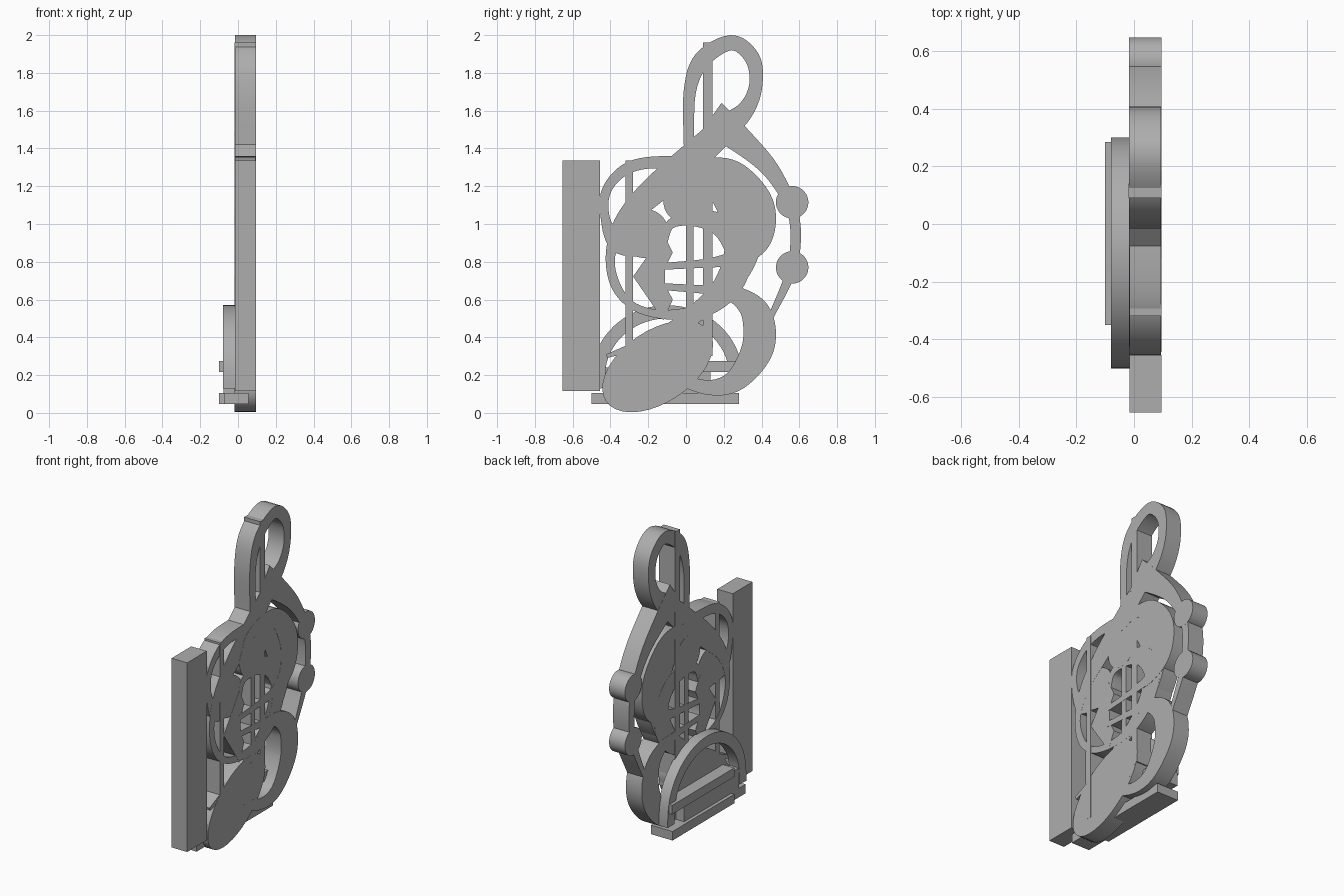
import bpy, bmesh, math
from mathutils import Vector

if "Cube" in bpy.data.objects:
    bpy.data.objects.remove(bpy.data.objects["Cube"])

grey = bpy.data.materials.new("plain grey")
grey.diffuse_color = (0.42, 0.42, 0.42, 1)
grey.use_nodes = True
grey.node_tree.nodes["Principled BSDF"].inputs["Base Color"].default_value = grey.diffuse_color
X0, X1 = -0.018, 0.095


def finish(name, bm):
    bmesh.ops.recalc_face_normals(bm, faces=bm.faces)
    me = bpy.data.meshes.new(name)
    bm.to_mesh(me)
    bm.free()
    me.materials.append(grey)
    ob = bpy.data.objects.new(name, me)
    bpy.context.collection.objects.link(ob)
    for o in bpy.context.selected_objects:
        o.select_set(False)
    ob.select_set(True)
    bpy.context.view_layer.objects.active = ob
    bpy.ops.object.shade_smooth_by_angle(angle=math.radians(35))
    return ob


def prism(name, pts, x0=X0, x1=X1):
    """Flat outline in y,z extruded along x."""
    bm = bmesh.new()
    a = [bm.verts.new((x0, y, z)) for y, z in pts]
    b = [bm.verts.new((x1, y, z)) for y, z in pts]
    bm.faces.new(a)
    bm.faces.new(b[::-1])
    for i in range(len(pts)):
        j = (i + 1) % len(pts)
        bm.faces.new((a[i], a[j], b[j], b[i]))
    return finish(name, bm)


def box(name, y0, y1, z0, z1, x0=X0, x1=X1):
    return prism(name, [(y0, z0), (y1, z0), (y1, z1), (y0, z1)], x0, x1)


def disc(name, y, z, ry, rz=None, tilt=0, x0=X0, x1=X1):
    rz = rz or ry
    c, s = math.cos(math.radians(tilt)), math.sin(math.radians(tilt))
    pts = []
    for i in range(36):
        t = math.tau * i / 36
        u, v = ry * math.cos(t), rz * math.sin(t)
        pts.append((y + u * c - v * s, z + u * s + v * c))
    return prism(name, pts, x0, x1)


def stroke(name, keys, x0=X0, x1=X1, steps=6):
    """Pen stroke through (y, z, width) keys, extruded along x."""
    k = [Vector(p) for p in keys]
    k = [2 * k[0] - k[1]] + k + [2 * k[-1] - k[-2]]
    path = []
    for i in range(1, len(k) - 2):
        p0, p1, p2, p3 = k[i - 1:i + 3]
        for n in range(steps):
            t = n / steps
            path.append(0.5 * (2 * p1 + (p2 - p0) * t + (2 * p0 - 5 * p1 + 4 * p2 - p3) * t * t
                               + (3 * p1 - p0 - 3 * p2 + p3) * t ** 3))
    path.append(k[-2])
    bm = bmesh.new()
    rings = []
    for i, p in enumerate(path):
        d = path[min(i + 1, len(path) - 1)] - path[max(i - 1, 0)]
        n = Vector((-d.y, d.x)).normalized() * max(p.z, 0.01) / 2
        l, r = Vector((p.x, p.y)) + n, Vector((p.x, p.y)) - n
        rings.append([bm.verts.new(q) for q in
                      ((x0, *l), (x1, *l), (x1, *r), (x0, *r))])
    for a, b in zip(rings, rings[1:]):
        for j in range(4):
            m = (j + 1) % 4
            bm.faces.new((a[j], a[m], b[m], b[j]))
    bm.faces.new(rings[0])
    bm.faces.new(rings[-1][::-1])
    return finish(name, bm)


# alto clef: two bars, pointed middle, mirrored bowls
MID = 0.722
box("thick_bar", -0.655, -0.455, 0.115, 1.335, -0.015, 0.096)
box("thin_bar", -0.32, -0.28, 0.11, 1.335, -0.015, 0.0955)
prism("centre_point", [(-0.28, MID), (-0.12, 0.95), (-0.07, 0.85), (-0.11, 0.77),
                       (-0.11, 0.675), (-0.07, 0.60), (-0.12, 0.49)], X0, 0.0945)
bowl = [(-0.08, 1.16, .04), (-0.03, 1.26, .06), (0.13, 1.31, .08), (0.27, 1.265, .12),
        (0.38, 1.10, .17), (0.375, 0.93, .16), (0.28, 0.83, .10), (0.13, 0.795, .05),
        (-0.13, 0.775, .035)]
for side, sgn in (("upper", 1), ("lower", -1)):
    stroke(side + "_bowl", [(y, MID + sgn * (z - MID), w) for y, z, w in bowl])
    disc(side + "_bowl_ball", 0.0, MID + sgn * 0.4, 0.12)

# treble clef: top loop, long diagonal, belly and inner spiral, stem
stroke("treble_clef_curve", [
    (0.015, 1.42, .055), (0.02, 1.70, .065), (0.085, 1.87, .09), (0.24, 1.96, .08),
    (0.35, 1.88, .08), (0.37, 1.74, .07), (0.32, 1.61, .09), (0.2, 1.5, .14),
    (0.0, 1.32, .16), (-0.2, 1.15, .14), (-0.34, 1.0, .09), (-0.40, 0.83, .05),
    (-0.37, 0.67, .05), (-0.27, 0.56, .04), (-0.1, 0.52, .05), (0.1, 0.55, .08),
    (0.24, 0.67, .11), (0.28, 0.83, .13), (0.2, 0.98, .12), (0.06, 1.03, .09),
    (-0.08, 1.0, .05), (-0.12, 0.88, .03)], X0 + .001, 0.094)
box("treble_clef_stem", 0.0, 0.04, 0.25, 1.55, X0 + .001, 0.094)

# bass clef with two dots
stroke("bass_clef_curve", [
    (-0.24, 0.87, .09), (-0.36, 0.90, .10), (-0.425, 1.02, .05), (-0.42, 1.18, .05),
    (-0.3, 1.30, .06), (-0.1, 1.325, .07), (0.1, 1.27, .13), (0.26, 1.1, .2),
    (0.30, 0.88, .19), (0.2, 0.66, .13), (0.0, 0.49, .09), (-0.2, 0.38, .06),
    (-0.42, 0.30, .02)], X0 + .002, 0.0935)
disc("bass_clef_ball", -0.22, 0.95, 0.13, x0=X0 + .002, x1=0.0935)
for name, z in (("upper_dot", 1.115), ("lower_dot", 0.77)):
    disc(name, 0.562, z, 0.086)

# eighth note: tilted head, stem, flag
disc("note_head", -0.15, 0.246, 0.33, 0.19, 34, X0 - .001, 0.0948)
box("note_stem", 0.09, 0.14, 0.3, 1.96, X0 - .001, 0.0952)
stroke("note_flag", [
    (0.13, 1.56, .2), (0.28, 1.45, .14), (0.45, 1.285, .09), (0.56, 1.08, .06),
    (0.58, 0.9, .055), (0.545, 0.72, .05), (0.45, 0.51, .03)], X0, 0.0948)

# backing arch and foot
arch = [(-0.10 + 0.365 * math.cos(t), 0.19 + 0.345 * math.sin(t), .07)
        for t in (math.pi * i / 12 for i in range(13))]
stroke("arch", [(0.265, 0.13, .07)] + arch + [(-0.465, 0.13, .07)], -0.08, -0.01, 3)
box("arch_fill", -0.43, 0.13, 0.10, 0.24, -0.078, 0.0)
box("arch_bar", -0.35, 0.285, 0.217, 0.275, -0.1, 0.03)
box("foot_bar", -0.35, 0.28, 0.047, 0.105, -0.1, 0.055)
box("foot_end", -0.5, -0.3, 0.047, 0.105, -0.075, 0.055)
